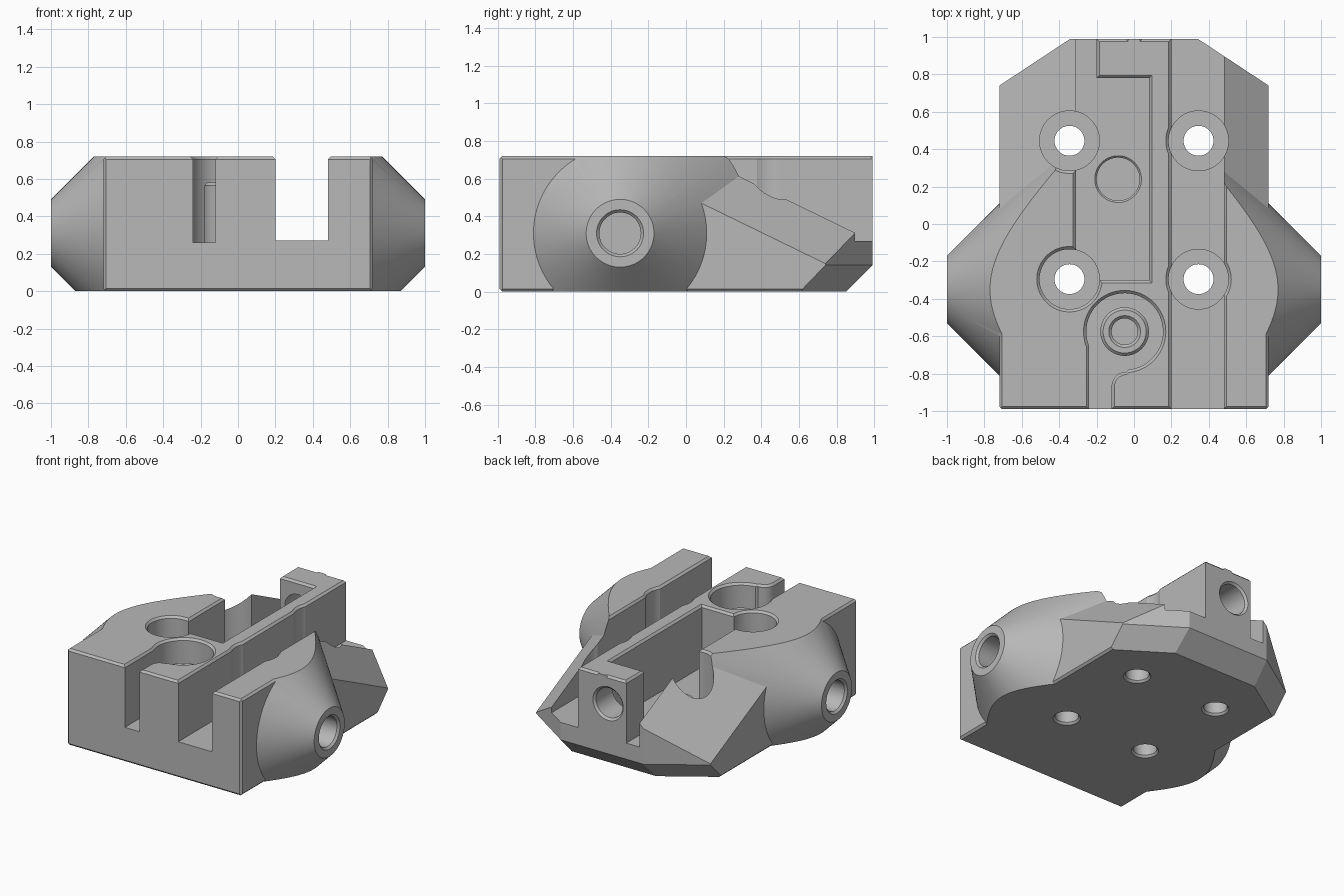
import bpy, bmesh
from math import sin, cos, pi, radians
from mathutils import Matrix, Vector

cube = bpy.data.objects.get("Cube")
if cube:
    bpy.data.objects.remove(cube, do_unlink=True)

TOP, BACK, SIDE, C = 0.72, 0.99, 0.72, 0.015
AXIS_Y, AXIS_Z = -0.35, 0.31

grey = bpy.data.materials.new("plain_grey")
grey.use_nodes = True
colour = (0.48, 0.48, 0.48, 1)
grey.diffuse_color = colour
grey.node_tree.nodes["Principled BSDF"].inputs["Base Color"].default_value = colour


def finish(bm, name):
    bmesh.ops.recalc_face_normals(bm, faces=bm.faces[:])
    mesh = bpy.data.meshes.new(name)
    bm.to_mesh(mesh)
    bm.free()
    mesh.materials.append(grey)
    ob = bpy.data.objects.new(name, mesh)
    bpy.context.collection.objects.link(ob)
    return ob


def box(x0, x1, y0, y1, z0, z1):
    bm = bmesh.new()
    bmesh.ops.create_cube(bm, size=1)
    for v in bm.verts:
        v.co = ((x0 + x1) / 2 + v.co.x * (x1 - x0),
                (y0 + y1) / 2 + v.co.y * (y1 - y0),
                (z0 + z1) / 2 + v.co.z * (z1 - z0))
    return bm


def trim(bm, point, normal):
    """Cut away everything on the normal's side and cap the cut."""
    bmesh.ops.bisect_plane(bm, geom=bm.verts[:] + bm.edges[:] + bm.faces[:],
                           plane_co=point, plane_no=Vector(normal).normalized(),
                           clear_outer=True)
    bmesh.ops.holes_fill(bm, edges=[e for e in bm.edges if e.is_boundary], sides=0)


def loft(rings):
    """Skin equal-length closed rings and cap both ends."""
    bm = bmesh.new()
    loops = [[bm.verts.new(p) for p in ring] for ring in rings]
    n = len(loops[0])
    for a, b in zip(loops, loops[1:]):
        for i in range(n):
            bm.faces.new((a[i], a[(i + 1) % n], b[(i + 1) % n], b[i]))
    bm.faces.new(loops[0])
    bm.faces.new(loops[-1])
    return bm


def lathe(profile, matrix, n=64):
    """Profile of (radius, height) pairs turned about local z."""
    return loft([[matrix @ Vector((r * cos(2 * pi * i / n), r * sin(2 * pi * i / n), h))
                  for i in range(n)] for r, h in profile])


def pocket(outline, floor):
    """Pocket cutter with a chamfered mouth; outline(c) grows by c."""
    levels = ((floor, 0), (TOP - C, 0), (TOP + 2 * C, 3 * C))
    return loft([[(x, y, z) for x, y in outline(c)] for z, c in levels])


def arc(x, y, r, a0, a1, n):
    return [(x + r * cos(radians(a0 + (a1 - a0) * i / n)),
             y + r * sin(radians(a0 + (a1 - a0) * i / n))) for i in range(n + 1)]


def combine(target, bm, operation):
    tool = finish(bm, "cutter")
    mod = target.modifiers.new("combine", 'BOOLEAN')
    mod.operation, mod.solver, mod.object = operation, 'EXACT', tool
    bpy.ops.object.select_all(action='DESELECT')
    bpy.context.view_layer.objects.active = target
    target.select_set(True)
    bpy.ops.object.modifier_apply(modifier=mod.name)
    bpy.data.objects.remove(tool, do_unlink=True)


# Main block: sloped rear shoulders, clipped rear corners, chamfered edges
bm = box(-SIDE, SIDE, -BACK, BACK, 0, TOP)
for s in (-1, 1):
    trim(bm, (s * SIDE, 0.06, 0.48), (s, 0.487, 1))
    trim(bm, (s * SIDE, 0.74, 0), (s * 0.66, 1, 0))
    trim(bm, (s * SIDE, 0.74, 0.14), (s * 0.66, 1, -0.96))
    trim(bm, (s * SIDE, 0, TOP - C), (s, 0, 1))
    trim(bm, (s * SIDE, 0, C), (s, 0, -1))
    trim(bm, (s * SIDE, C - BACK, 0), (s, -1, 0))
trim(bm, (0, BACK, 0.14), (0, 1, -1))
trim(bm, (0, -BACK, C), (0, -1, -1))
trim(bm, (0, -BACK, TOP - C), (0, -1, 1))
body = finish(bm, "body")

# Full-height centre rib
bm = box(-0.28, 0.3, -0.4, BACK, 0.2, TOP)
trim(bm, (0, BACK, TOP - C), (0, 1, 1))
combine(body, bm, 'UNION')

# Conical side bosses, flattened at the top and bottom
for s in (-1, 1):
    place = Matrix.Translation((0, AXIS_Y, AXIS_Z)) @ Matrix.Rotation(s * pi / 2, 4, 'Y')
    bm = lathe([(0.88, 0.3), (0.18, 1.0)], place, 96)
    trim(bm, (0, 0, TOP), (0, 0, 1))
    trim(bm, (0, 0, 0), (0, 0, -1))
    trim(bm, (0, -0.9, 0), (0, -1, 0))
    combine(body, bm, 'UNION')


# Pocket outlines
def long_slot(c):
    return [(0.2 - c, -1.2), (0.48 + c, -1.2), (0.48 + c, 1.2), (0.2 - c, 1.2)]


def rear_channel(c):
    return [(-0.31 - c, -0.3 - c), (0.08 + c, -0.3 - c), (0.08 + c, 0.78 + c),
            (-0.2 + c, 0.78 + c), (-0.2 + c, 1.2), (-0.31 - c, 1.2)]


def front_well(c):
    return ([(-0.24 - c, -1.2), (-0.12 + c, -1.2)]
            + arc(-0.04, -0.87, 0.08 - c, 180, 90, 10)
            + arc(-0.05, -0.575, 0.205 + c, -84, 202, 48))


combine(body, pocket(long_slot, 0.27), 'DIFFERENCE')
combine(body, pocket(rear_channel, 0.26), 'DIFFERENCE')
combine(body, pocket(front_well, 0.26), 'DIFFERENCE')

# Counterbored screw holes
for x in (-0.345, 0.345):
    for y in (-0.295, 0.445):
        combine(body, pocket(lambda c: arc(x, y, 0.16 + c, 0, 354, 59), 0.2), 'DIFFERENCE')
        hole = [(0.11, -0.02), (0.08, 0.015), (0.08, 0.3)]
        combine(body, lathe(hole, Matrix.Translation((x, y, 0)), 40), 'DIFFERENCE')

# Round recess in the channel floor
recess = [(0.115, 0.15), (0.115, 0.25), (0.145, 0.28)]
combine(body, lathe(recess, Matrix.Translation((-0.085, 0.24, 0)), 48), 'DIFFERENCE')

# Blind holes in the side bosses
for s in (-1, 1):
    place = Matrix.Translation((0, AXIS_Y, AXIS_Z)) @ Matrix.Rotation(s * pi / 2, 4, 'Y')
    combine(body, lathe([(0.11, 0.56), (0.11, 0.985), (0.14, 1.015)], place, 48), 'DIFFERENCE')

# Cross hole through the rear wall
place = Matrix.Translation((-0.05, 0, 0.515)) @ Matrix.Rotation(-pi / 2, 4, 'X')
bore = [(0.11, 0.6), (0.11, BACK - C), (0.14, BACK + C)]
combine(body, lathe(bore, place, 48), 'DIFFERENCE')

# Hollow post standing in the front well
post_profile = [(0.13, 0.25), (0.13, 0.565), (0.115, 0.58), (0.085, 0.58), (0.07, 0.565), (0.07, 0.3)]
post = finish(lathe(post_profile, Matrix.Translation((-0.05, -0.575, 0))), "post")

for ob in (body, post):
    bpy.ops.object.select_all(action='DESELECT')
    bpy.context.view_layer.objects.active = ob
    ob.select_set(True)
    bpy.ops.object.shade_smooth_by_angle(angle=radians(25))
